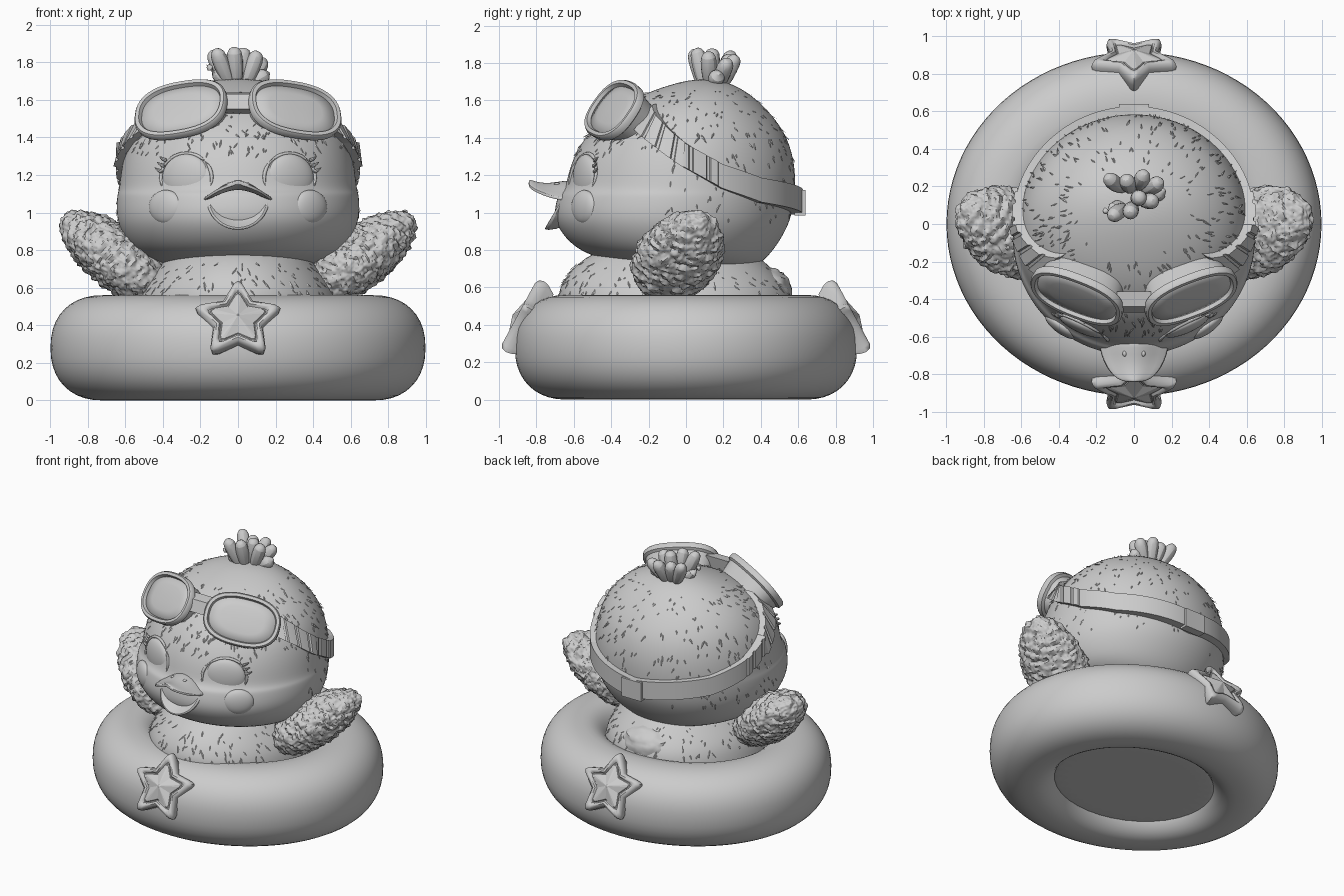
import bpy, bmesh, math, random
from math import sin, cos, pi, radians
from mathutils import Vector, Matrix, noise

random.seed(4)
old = bpy.data.objects.get("Cube")
if old:
    bpy.data.objects.remove(old)

grey = bpy.data.materials.new("soft_grey")
grey.use_nodes = True
grey.diffuse_color = (0.6, 0.6, 0.6, 1)
grey.node_tree.nodes["Principled BSDF"].inputs["Base Color"].default_value = (0.6, 0.6, 0.6, 1)


def finish(name, bm, subsurf=0, angle=40):
    bmesh.ops.recalc_face_normals(bm, faces=bm.faces)
    mesh = bpy.data.meshes.new(name)
    bm.to_mesh(mesh)
    bm.free()
    mesh.materials.append(grey)
    ob = bpy.data.objects.new(name, mesh)
    bpy.context.collection.objects.link(ob)
    if subsurf:
        mod = ob.modifiers.new("smooth", "SUBSURF")
        mod.levels = mod.render_levels = subsurf
    bpy.ops.object.select_all(action="DESELECT")
    ob.select_set(True)
    bpy.context.view_layer.objects.active = ob
    bpy.ops.object.shade_smooth_by_angle(angle=radians(angle))


def loft(name, rings, closed=False, **kw):
    """Skin a list of point loops; closed joins the last loop to the first."""
    bm = bmesh.new()
    loops = [[bm.verts.new(p) for p in ring] for ring in rings]
    n = len(loops[0])
    pairs = list(zip(loops, loops[1:])) + ([(loops[-1], loops[0])] if closed else [])
    for a, b in pairs:
        for i in range(n):
            bm.faces.new((a[i], a[(i + 1) % n], b[(i + 1) % n], b[i]))
    if not closed:
        bm.faces.new(loops[0])
        bm.faces.new(loops[-1])
    finish(name, bm, **kw)


def superellipse(t, a, b, n):
    c, s = cos(t), sin(t)
    return (a * math.copysign(abs(c) ** (2 / n), c), b * math.copysign(abs(s) ** (2 / n), s))


def turn(n):
    return [2 * pi * i / n for i in range(n)]


def ellipsoid(name, centre, radii, rot=Matrix.Identity(3), rough=0.0, taper=0.0, detail=4):
    bm = bmesh.new()
    bmesh.ops.create_icosphere(bm, subdivisions=detail, radius=1)
    for v in bm.verts:
        d = v.co.copy()
        slim = 1 - taper * d.z
        p = Vector((d.x * radii[0] * slim, d.y * radii[1] * slim, d.z * radii[2]))
        if rough:
            p += d * rough * noise.noise(Vector((p.x * 20, p.y * 20, p.z * 38)))
            p += d * rough * 0.5 * noise.noise(p * 55)
        v.co = Vector(centre) + rot @ p
    finish(name, bm)


def tube(name, pts, radii, sides=10):
    """Round strand through points with a radius at each."""
    pts = [Vector(p) for p in pts]
    rings = []
    for i, p in enumerate(pts):
        d = (pts[min(i + 1, len(pts) - 1)] - pts[max(i - 1, 0)]).normalized()
        u = d.orthogonal().normalized()
        w = d.cross(u)
        rings.append([p + radii[i] * (cos(t) * u + sin(t) * w) for t in turn(sides)])
    loft(name, rings, subsurf=1)


# Rows are height, half width, front y, back y
HEAD = [(.695, .12, .0, .25), (.705, .34, -.25, .37), (.755, .5, -.48, .43), (.82, .58, -.61, .485),
        (.92, .635, -.69, .545), (1.0, .65, -.71, .57), (1.08, .647, -.69, .582), (1.105, .642, -.68, .585),
        (1.13, .634, -.645, .587), (1.25, .622, -.625, .586), (1.4, .583, -.55, .548), (1.52, .505, -.43, .465),
        (1.62, .385, -.27, .365), (1.69, .22, -.07, .25), (1.712, .07, .04, .15)]
BODY = [(.08, .6, -.52, .52), (.085, .605, -.53, .53), (.3, .57, -.62, .56), (.52, .545, -.7, .585),
        (.62, .5, -.67, .54), (.72, .41, -.6, .44), (.85, .3, -.4, .3)]


def row_at(rows, z):
    for a, b in zip(rows, rows[1:]):
        if z <= b[0]:
            f = max(0, (z - a[0]) / (b[0] - a[0]))
            return [p + f * (q - p) for p, q in zip(a, b)]
    return rows[-1]


def skin(rows, z, t, off=0.0):
    _, w, f, b = row_at(rows, z)
    return Vector(((w + off) * cos(t), (f + b) / 2 + ((b - f) / 2 + off) * sin(t), z))


def face_y(x, z):
    _, w, f, b = row_at(HEAD, z)
    return (f + b) / 2 - (b - f) / 2 * math.sqrt(max(0, 1 - (x / w) ** 2))


for name, rows in (("head", HEAD), ("body", BODY)):
    loft(name, [[skin(rows, r[0], t) for t in turn(36)] for r in rows], subsurf=2, angle=70)

# Swim ring, tube slightly flatter on the inside
tube_profile = [superellipse(t, .28 if cos(t) > 0 else .2, .28, 2.25) for t in turn(40)]
loft("swim_ring", [[((.718 + r) * cos(t), (.635 + r) * sin(t), .28 + z) for r, z in tube_profile]
                   for t in turn(96)], closed=True)


# Ruffled plumage flakes
def plumage(name, rows, count, low, high, front_bias):
    bm = bmesh.new()
    for _ in range(count):
        z = random.uniform(low, high)
        t = random.uniform(0, 2 * pi)
        if random.random() < front_bias and sin(t) > 0:
            t = -t
        if z < 1.32 and sin(t) < -.1 and rows is HEAD:
            continue
        p = skin(rows, z, t)
        side = (skin(rows, z, t + .01) - p).normalized()
        down = (skin(rows, z - .02, t) - p).normalized()
        out = side.cross(down)
        out *= math.copysign(1, out.dot(p - Vector((0, 0, z - .1))))
        down = (down + side * random.uniform(-.6, .6)).normalized()
        size = random.uniform(.02, .045)
        a, b, c, d = [bm.verts.new(q) for q in (p - side * .007 - out * .01, p + side * .007 - out * .01,
                                                p + down * size + out * .005, p - down * size * .5 - out * .01)]
        for tri in ((a, b, c), (a, c, d), (b, d, c), (a, d, b)):
            bm.faces.new(tri)
    finish(name, bm, angle=20)


plumage("head_plumage", HEAD, 800, .95, 1.66, .35)
plumage("body_plumage", BODY, 180, .56, .74, .1)
ellipsoid("tail", (0, .42, .58), (.2, .145, .13), rough=.012)

# Goggle strap, pleated near the lenses, wrapping the back of the head
STRAP = [(-32, 1.58), (-18, 1.5), (0, 1.375), (20, 1.26), (43, 1.185), (90, 1.12)]


def strap_top(deg):
    for (a, za), (b, zb) in zip(STRAP, STRAP[1:]):
        if deg <= b:
            return za + (zb - za) * (deg - a) / (b - a)


bands = []
for i in range(-64, 425):
    deg = i / 2
    fold = deg if deg <= 90 else 180 - deg
    top = strap_top(max(-32, fold))
    off = .04 if fold < 18 and int(fold + 40) % 9 < 7 else .028
    off += .02 * max(0, sin(radians(fold))) ** 3
    t = radians(deg)
    band = [skin(HEAD, z, t, o) for z, o in ((top, -.03), (top, off), (top - .13, off), (top - .13, -.03))]
    if fold > 0:
        # keep the band upright where it leaves the skull
        band[1].xy = (band[1].xy + band[2].xy) / 2
        band[2].xy = band[1].xy
    bands.append(band)
loft("goggle_strap", bands, angle=25)
loft("strap_buckle", [[(x, y, z) for y, z in ((.58, .985), (.638, .985), (.638, 1.122), (.58, 1.122))]
                      for x in (-.08, .08)])

for s, side in ((1, "left"), (-1, "right")):
    # Goggle eyepiece
    u = Vector((s * .43, .165, -.07)).normalized()
    v = Vector((0, .165, .22))
    v = (v - u * v.dot(u)).normalized()
    n = u.cross(v) * s
    centre = Vector((s * .3, -.378, 1.543))

    def oval(scale_a, scale_b, depth):
        return [centre + u * a + v * b + n * depth
                for a, b in (superellipse(t, scale_a, scale_b, 2.5) for t in turn(48))]

    loft(side + "_goggle_frame", [oval(.22, .14, -.11), oval(.24, .158, -.02), oval(.26, .176, -.01),
                                  oval(.262, .178, .02), oval(.254, .17, .032), oval(.234, .15, .032),
                                  oval(.226, .142, .01)])
    loft(side + "_goggle_lens", [oval(.23, .146, .0), oval(.224, .14, .014), oval(.15, .09, .024),
                                 oval(.06, .035, .028)], angle=60)

    # Closed smiling eye with raised rim and lashes
    spin = Matrix.Rotation(s * .42, 3, "Z")
    ellipsoid(side + "_eye", (s * .275, face_y(.275, 1.2) + .036, 1.183), (.138, .046, .128), spin)
    arc = []
    for i in range(13):
        t = radians(-25 + 230 * i / 12)
        x, z = .275 + .138 * cos(t), 1.185 + .132 * sin(t)
        arc.append((s * x, face_y(x, z) + .004, z))
    tube(side + "_eye_rim", arc, [.005] + [.011] * 11 + [.005], 8)
    for k in range(3):
        x, z = .4 - .012 * k, 1.215 + .03 * k
        y = face_y(x, z)
        tube(side + "_lash", [(s * x, y, z), (s * (x + .022), y + .002, z + .008),
                              (s * (x + .045), y + .022, z + .025)], [.013, .011, .003], 6)
    ellipsoid(side + "_cheek", (s * .385, face_y(.385, 1.03) + .034, 1.03), (.105, .04, .09),
              Matrix.Rotation(s * .62, 3, "Z"))

    # Wing, tilted outward and back, slimmer to the tip
    long = Vector((s * .47, .21, .37)).normalized()
    wide = Vector((0, 1, .12))
    wide = (wide - long * wide.dot(long)).normalized()
    thin = wide.cross(long)
    rot = Matrix((thin, wide, long)).transposed()
    ellipsoid(side + "_wing", (s * .67, -.035, .775), (.16, .23, .345), rot, rough=.019, taper=.12, detail=6)

# Goggle bridge
loft("goggle_bridge", [[(x, y, z) for y, z in ((-.36, 1.64), (-.44, 1.63), (-.47, 1.55), (-.38, 1.52))]
                       for x in (-.09, -.03, .03, .09)])

# Upper bill: arched sections from face to upturned tip
bill = []
for y, w, peak, edge in ((-.58, .19, 1.17, 1.065), (-.66, .187, 1.165, 1.07), (-.73, .165, 1.15, 1.085),
                         (-.79, .13, 1.155, 1.11), (-.83, .085, 1.168, 1.132), (-.842, .035, 1.168, 1.15)):
    xs = [-1 + i / 4 for i in range(9)]
    upper = [(w * x, y, edge + (peak - edge) * cos(x * pi / 2) ** 1.3 + .008) for x in xs]
    lower = [(w * x, y, edge + (peak - edge) * .7 * cos(x * pi / 2) ** 1.3 - .012) for x in reversed(xs)]
    bill.append(upper + lower)
loft("upper_bill", bill, subsurf=1, angle=50)
for s in (1, -1):
    ellipsoid("nostril", (s * .05, -.69, 1.153), (.011, .016, .008), detail=2)

# Lower bill: open scoop with lip and tongue
jaw = []
for w, h, y, drop in ((.10, .09, -.62, 0), (.16, .15, -.64, 0), (.172, .17, -.66, .07),
                      (.155, .152, -.668, .075), (.13, .125, -.65, .04), (.08, .08, -.64, .02)):
    jaw.append([(w * cos(t), y - drop * max(0, -sin(t)) * 1.3, 1.07 + (h if sin(t) < 0 else .03) * sin(t))
                for t in turn(28)])
loft("lower_bill", jaw, subsurf=1, angle=50)
ellipsoid("tongue", (0, -.668, .985), (.085, .03, .055))

# Head tuft strands: tip positions
for x, y, z in ((-.13, .24, 1.84), (-.04, .235, 1.825), (.05, .26, 1.82), (.13, .22, 1.8), (.1, .12, 1.84),
                (-.11, .045, 1.85), (-.02, .06, 1.86), (.03, .14, 1.86), (-.15, .07, 1.77), (.15, .17, 1.73)):
    base = Vector((x * .35, .13 + (y - .13) * .5, 1.67))
    tip = Vector((x, y, z))
    mid = base.lerp(tip, .55) + Vector((x * .1, 0, .02))
    tube("head_tuft", [base, mid, tip, tip + Vector((x * .12, (y - .14) * .15, .018))],
         [.035, .05, .046, .018], 8)


# Stars: puffy blunt-tipped rim with a faceted inner star
def star(name, facing):
    up = Vector((0, .2 * facing, .37)).normalized()
    right = Vector((facing, 0, 0))
    n = right.cross(up)
    n *= math.copysign(1, -n.y * facing)
    centre = Vector((0, -.865 * facing, .42))

    def outline(r, depth):
        out = []
        for k in range(5):
            for shift, rad in ((-.1, .93), (0, 1), (.1, .93), (pi / 5, .58)):
                a = pi / 2 + k * 2 * pi / 5 + shift
                out.append(centre + right * r * rad * cos(a) + up * r * rad * sin(a) + n * depth)
        return out

    loft(name + "_rim", [outline(.2, -.07), outline(.232, -.02), outline(.238, .01), outline(.228, .035),
                         outline(.205, .046), outline(.18, .044), outline(.165, .028)], angle=50)
    loft(name + "_centre", [outline(.165, .02), outline(.15, .035), outline(.004, .07)], angle=5)


star("front_star", 1)
star("back_star", -1)
